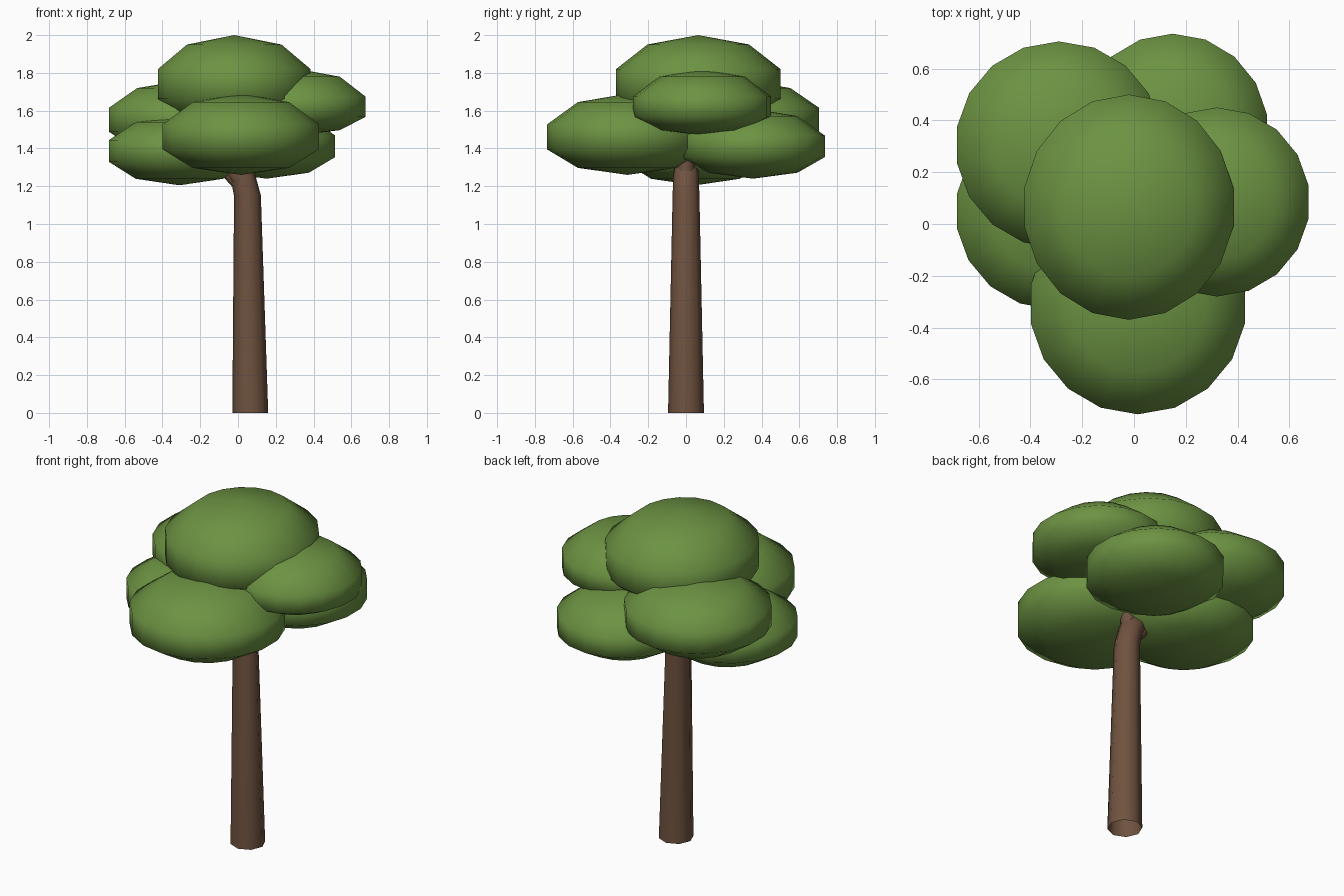
import bpy, bmesh, math
from mathutils import Vector

if "Cube" in bpy.data.objects:
    bpy.data.objects.remove(bpy.data.objects["Cube"])


def material(name, rgb):
    m = bpy.data.materials.new(name)
    m.diffuse_color = (*rgb, 1)
    m.use_nodes = True
    m.node_tree.nodes["Principled BSDF"].inputs["Base Color"].default_value = m.diffuse_color
    return m


LEAF = material("leaf_green", (0.15, 0.29, 0.055))
BARK = material("bark_brown", (0.16, 0.085, 0.05))


def finish(name, bm, mat):
    for f in bm.faces:
        f.smooth = True
    mesh = bpy.data.meshes.new(name)
    bm.to_mesh(mesh)
    bm.free()
    mesh.materials.append(mat)
    obj = bpy.data.objects.new(name, mesh)
    bpy.context.collection.objects.link(obj)
    return obj


def leaf_clump(name, centre, rx, ry, up, down):
    """Flattened low-poly ball; rx and ry are the outline radii."""
    bm = bmesh.new()
    bmesh.ops.create_uvsphere(bm, u_segments=18, v_segments=5, radius=1)
    k = math.sin(math.radians(72))
    for v in bm.verts:
        v.co = Vector(centre) + Vector((v.co.x * rx / k, v.co.y * ry / k,
                                        v.co.z * (up if v.co.z > 0 else down)))
    return finish(name, bm, LEAF)


def limb(name, path, sides=8):
    """Tapered tube through (x, y, z, radius) points, open at the base."""
    bm = bmesh.new()
    pts = [Vector(p[:3]) for p in path]
    rings = []
    for i, p in enumerate(pts):
        d = pts[min(i + 1, len(pts) - 1)] - pts[max(i - 1, 0)]
        q = Vector((0, 0, 1)).rotation_difference(d.normalized())
        if p.z == 0:
            q.identity()
        ring = []
        for s in range(sides):
            a = math.tau * s / sides
            ring.append(bm.verts.new(
                p + q @ Vector((math.cos(a), math.sin(a), 0)) * path[i][3]))
        rings.append(ring)
    for a, b in zip(rings, rings[1:]):
        for s in range(sides):
            t = (s + 1) % sides
            bm.faces.new((a[s], a[t], b[t], b[s]))
    bm.faces.new(rings[-1])
    return finish(name, bm, BARK)


# Canopy
leaf_clump("top_leaves", (-0.02, 0.065, 1.74), 0.41, 0.435, 0.26, 0.25)
leaf_clump("front_leaves", (0.015, -0.31, 1.455), 0.42, 0.425, 0.235, 0.195)
leaf_clump("right_leaves", (0.32, 0.085, 1.61), 0.36, 0.365, 0.21, 0.14)
leaf_clump("left_leaves", (-0.31, 0.05, 1.385), 0.38, 0.38, 0.19, 0.18)
leaf_clump("back_left_leaves", (-0.29, 0.305, 1.55), 0.40, 0.40, 0.21, 0.20)
leaf_clump("back_right_leaves", (0.15, 0.355, 1.405), 0.37, 0.38, 0.205, 0.165)

# Trunk bending left under the canopy, with one upper branch
limb("trunk", [(0.065, 0, 0, 0.095), (0.05, 0, 1.15, 0.071),
               (0.025, 0, 1.25, 0.068), (-0.06, 0, 1.36, 0.055)])
limb("upper_branch", [(0.035, 0, 1.2, 0.05), (0.04, 0, 1.4, 0.04),
                      (0.03, 0.02, 1.62, 0.03)])
limb("left_branch", [(0.02, 0, 1.2, 0.04), (-0.04, 0.01, 1.26, 0.035),
                     (-0.15, 0.03, 1.36, 0.03)])
